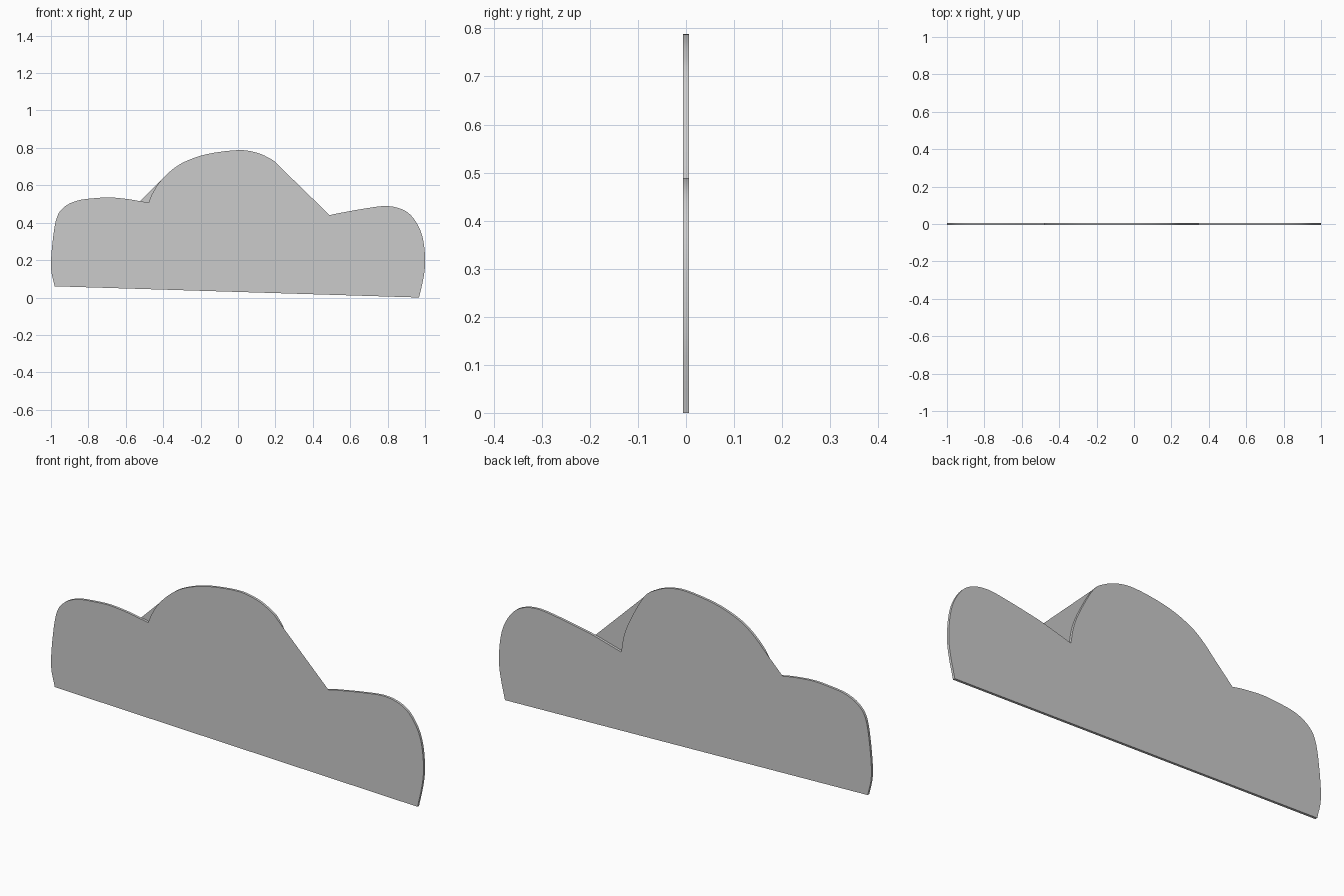
import bpy, bmesh
from mathutils import Vector

if "Cube" in bpy.data.objects:
    bpy.data.objects.remove(bpy.data.objects["Cube"])

HALF = 0.006   # half thickness of the plate
STEPS = 4

# Outline arcs as (x, z): left lobe, middle hump, right lobe; sharp where they meet
left_lobe = [(-.98, .06), (-1, .16), (-.99, .31), (-.968, .43), (-.925, .487), (-.856, .519),
             (-.765, .531), (-.684, .535), (-.588, .526), (-.524, .515), (-.478, .507)]
hump = [(-.478, .507), (-.458, .556), (-.412, .626), (-.337, .695), (-.257, .738), (-.15, .77),
        (0, .788), (.09, .777), (.16, .749), (.22, .703), (.29, .58), (.328, .487), (.344, .40)]
right_lobe = [(.344, .40), (.49, .44), (.572, .457), (.68, .476), (.786, .489), (.866, .476),
              (.925, .439), (.973, .364), (.995, .278), (1, .176), (.99, .096), (.968, 0)]


def smooth_arc(points):
    """Catmull-Rom curve through the points, without the last one."""
    p = [Vector(q) for q in points]
    p = [2 * p[0] - p[1]] + p + [2 * p[-1] - p[-2]]
    out = []
    for a, b, c, d in zip(p, p[1:], p[2:], p[3:]):
        for i in range(STEPS):
            t = i / STEPS
            out.append(0.5 * (2 * b + (c - a) * t + (2 * a - 5 * b + 4 * c - d) * t * t
                              + (3 * b - a - 3 * c + d) * t ** 3))
    return out


outline = smooth_arc(left_lobe) + smooth_arc(hump) + smooth_arc(right_lobe)
outline.append(Vector(right_lobe[-1]))

bm = bmesh.new()
front = [bm.verts.new((p.x, -HALF, p.y)) for p in outline]
back = [bm.verts.new((p.x, HALF, p.y)) for p in outline]

# Edge wall following the whole outline
n = len(outline)
for i in range(n):
    j = (i + 1) % n
    bm.faces.new((front[i], front[j], back[j], back[i])).smooth = True

# Front sheet bridges the right notch, back sheet bridges the left notch
bm.faces.new([v for v in reversed(front) if not .221 < v.co.x < .489])
bm.faces.new([v for v in back if not -.523 < v.co.x < -.413])

mesh = bpy.data.meshes.new("cloud_plate")
bm.to_mesh(mesh)
bm.free()
plate = bpy.data.objects.new("cloud_plate", mesh)
bpy.context.collection.objects.link(plate)

# Keep the rim crisp
bpy.context.view_layer.objects.active = plate
plate.select_set(True)
bpy.ops.object.shade_smooth_by_angle()
